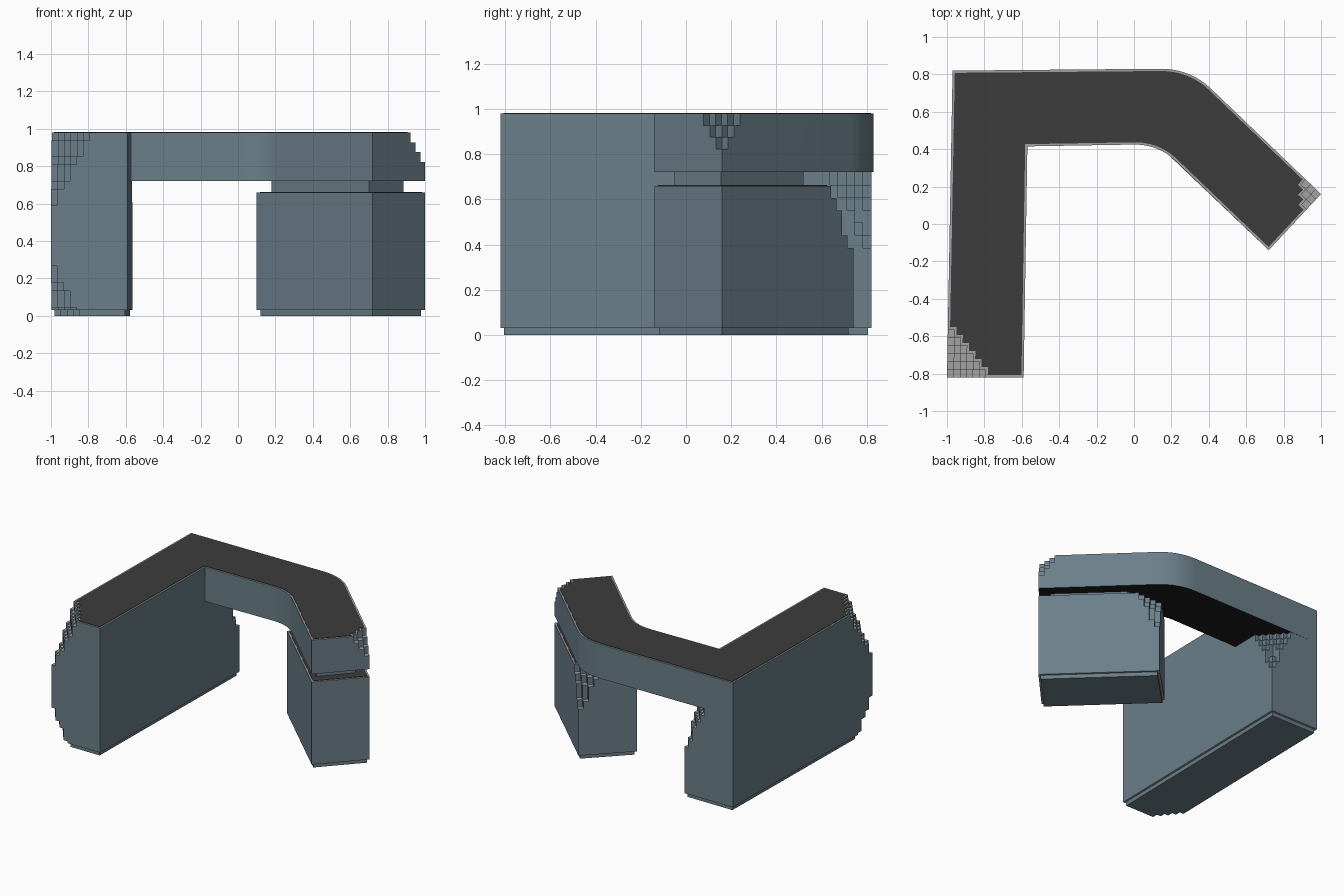
import bpy
from mathutils import Vector

if "Cube" in bpy.data.objects:
    bpy.data.objects.remove(bpy.data.objects["Cube"])


def material(name, rgb):
    m = bpy.data.materials.new(name)
    m.diffuse_color = (*rgb, 1)
    m.use_nodes = True
    m.node_tree.nodes["Principled BSDF"].inputs["Base Color"].default_value = m.diffuse_color
    return m


GLASS = material("blue grey glass", (0.147, 0.212, 0.25))
TRIM = material("pale grey trim", (0.36, 0.36, 0.36))
ROOF = material("dark roof", (0.045, 0.045, 0.045))
SOFFIT = material("black soffit", (0.013, 0.013, 0.013))


def bend(a, c, b, n=12):
    """Rounded corner from a to b around c."""
    a, c, b = Vector(a), Vector(c), Vector(b)
    return [a * (1 - t) ** 2 + c * 2 * t * (1 - t) + b * t * t
            for t in (i / n for i in range(n + 1))]


def inset(poly, d):
    """Shrink a counter-clockwise outline with mitred corners."""
    out = []
    for i, p in enumerate(poly):
        e = (p - poly[i - 1]).normalized()
        f = (poly[(i + 1) % len(poly)] - p).normalized()
        n, m = Vector((-e.y, e.x)), Vector((-f.y, f.x))
        out.append(p + (n + m) * (d / (1 + n.dot(m))))
    return out


def stair(poly, i, leg_prev, leg_next, t, n):
    """Stepped replacement of corner i, scaled by t."""
    c = poly[i]
    p = (poly[i - 1] - c).normalized() * leg_prev / n
    q = (poly[(i + 1) % len(poly)] - c).normalized() * leg_next / n
    pts, last = [], 0
    for k in range(n):
        m = round(n * (t - (k + 0.5) / n))
        if m <= 0:
            break
        pts += [c + q * k + p * m, c + q * (k + 1) + p * m]
        last = k + 1
    return pts + [c + q * last] if pts else [c]


def outline_at(poly, cuts, z):
    """Outline at height z with the stepped corners bitten out."""
    swap = {}
    for i, lp, ln, z_full, z_end, n, nz in cuts:
        s = (z - z_full) / (z_end - z_full)
        if 0 <= s < 1:
            swap[i] = stair(poly, i, lp, ln, 1 - (int(s * nz) + 0.5) / nz, n)
    return [v for i, c in enumerate(poly) for v in swap.get(i, [c])]


def build(name, layers, side, top, bottom):
    """Stack of prisms; layers are (outline, z0, z1)."""
    verts, faces, mats = [], [], []
    for poly, z0, z1 in layers:
        b, n = len(verts), len(poly)
        verts += [(p.x, p.y, z0) for p in poly] + [(p.x, p.y, z1) for p in poly]
        for i in range(n):
            j = (i + 1) % n
            faces.append((b + i, b + j, b + n + j, b + n + i))
            mats.append(0)
        faces += [tuple(range(b + n, b + 2 * n)), tuple(range(b + n - 1, b - 1, -1))]
        mats += [1, 2]
    me = bpy.data.meshes.new(name)
    me.from_pydata(verts, [], faces)
    for m in (side, top, bottom):
        me.materials.append(m)
    for f, k in zip(me.polygons, mats):
        f.material_index = k
    ob = bpy.data.objects.new(name, me)
    bpy.context.collection.objects.link(ob)
    bpy.ops.object.select_all(action='DESELECT')
    ob.select_set(True)
    bpy.context.view_layer.objects.active = ob
    bpy.ops.object.shade_smooth_by_angle(angle=0.4)


def mass(name, poly, z0, z1, cuts, bottom=TRIM):
    """Building volume sliced at every step level of its cuts."""
    levels = {z0, z1}
    for _, _, _, a, b, _, nz in cuts:
        for k in range(nz + 1):
            z = round(a + (b - a) * k / nz, 4)
            if z0 < z < z1:
                levels.add(z)
    zs = sorted(levels)
    layers = [(outline_at(poly, cuts, (a + b) / 2), a, b) for a, b in zip(zs, zs[1:])]
    build(name, layers, GLASS, TRIM, bottom)


def roof(name, poly, cuts, z):
    """Dark roof sheet inside a pale rim."""
    sheet = inset(outline_at(poly, cuts, z - 0.001), 0.012)
    build(name, [(sheet, z - 0.001, z + 0.003)], ROOF, ROOF, ROOF)


def base(name, poly, cuts):
    """Recessed plinth."""
    foot = inset(outline_at(poly, cuts, 0.015), 0.015)
    build(name, [(foot, 0, 0.03)], GLASS, GLASS, GLASS)


V = Vector
# stepped cuts: corner, leg to previous, leg to next, full z, end z, steps, z steps
front_top = (0, 0.30, 0.24, 0.98, 0.55, 7, 10)
front_low = (0, 0.21, 0.17, 0.0, 0.31, 5, 7)
under_bridge = (3, 0.22, 0.20, 0.72, 0.33, 6, 7)

# left wing below the bridge level
wing = [V(p) for p in ((-1, -0.82), (-0.59, -0.82), (-0.57, 0.415), (-0.563, 0.82), (-0.97, 0.82))]
wing_cuts = [front_top, front_low, under_bridge]
mass("left_wing", wing, 0.03, 0.72, wing_cuts)
base("left_wing_base", wing, wing_cuts)

# continuous upper storey: left wing top, bridge and bent arm
inner = bend((0.0, 0.425), (0.13, 0.425), (0.22, 0.339))
outer = bend((0.41, 0.725), (0.30, 0.83), (0.14, 0.83))
upper = wing[:3] + inner + [V((0.72, -0.14)), V((1, 0.16))] + outer + [wing[4]]
end_corner = 3 + len(inner) + 1
upper_cuts = [front_top, (end_corner, 0.15, 0.15, 0.98, 0.77, 4, 4)]
mass("upper_storey", upper, 0.72, 0.98, upper_cuts, SOFFIT)
roof("upper_roof", upper, upper_cuts, 0.98)

# lower right block
block = [V(p) for p in ((0.72, -0.14), (1, 0.16), (0.39, 0.74), (0.1, 0.45))]
block_cuts = [(2, 0.18, 0.18, 0.66, 0.33, 5, 6)]
mass("right_block", block, 0.03, 0.66, block_cuts)
roof("right_block_roof", block, block_cuts, 0.66)
base("right_block_base", block, [])

# recessed neck between block and upper storey
neck = [V(p) for p in ((0.70, -0.05), (0.885, 0.155), (0.50, 0.52), (0.23, 0.52), (0.18, 0.46))]
build("recessed_neck", [(neck, 0.66, 0.72)], GLASS, GLASS, GLASS)
